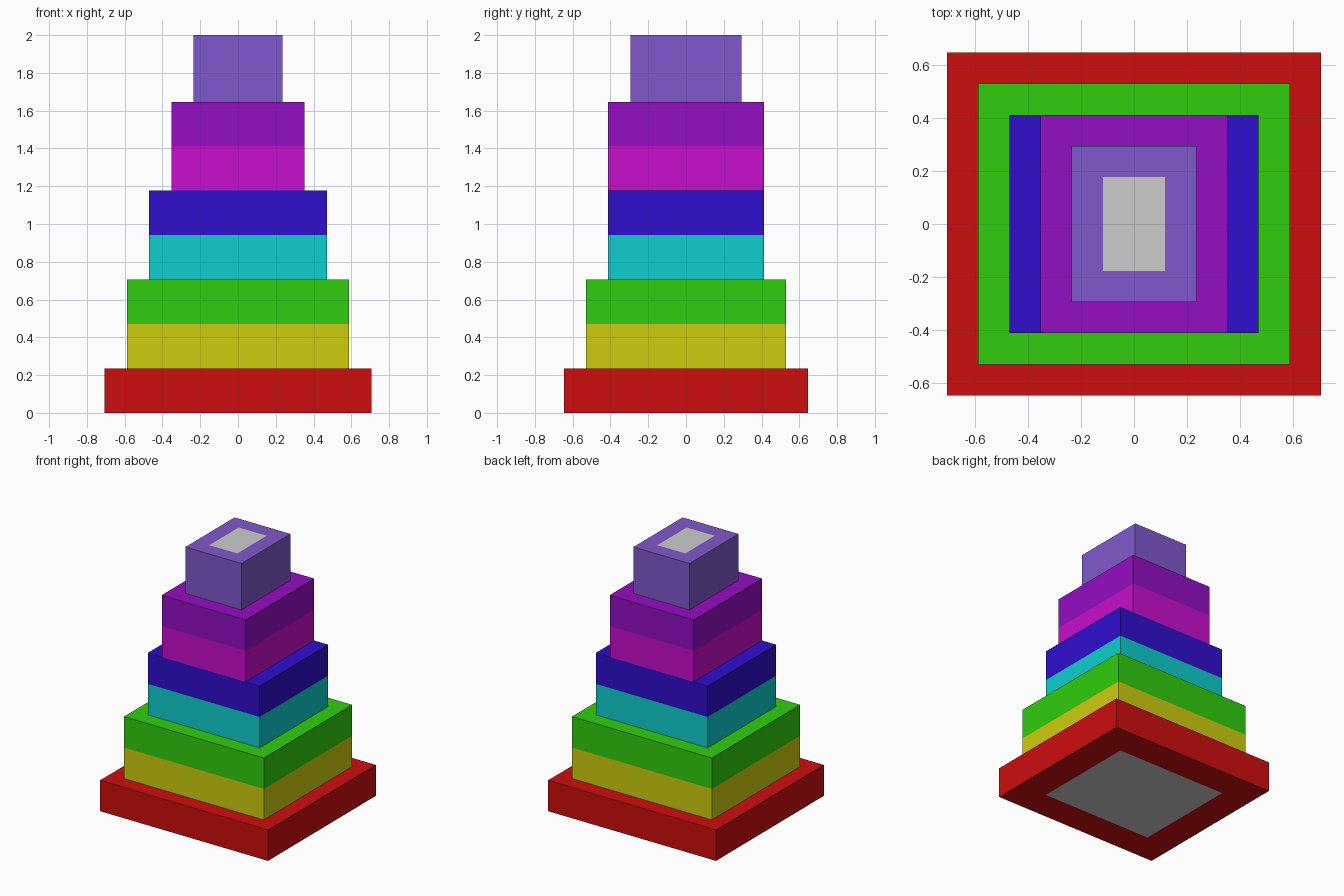
import bpy
import bmesh
from mathutils import Vector

cube = bpy.data.objects.get("Cube")
if cube:
    bpy.data.objects.remove(cube, do_unlink=True)

U = 2 / 17  # grid unit: the tower is 17 units tall


def linear(c):
    c /= 255
    return c / 12.92 if c <= 0.04045 else ((c + 0.055) / 1.055) ** 2.4


def make_material(name, rgb):
    mat = bpy.data.materials.new(name)
    mat.use_nodes = True
    color = (*[linear(c) for c in rgb], 1)
    mat.diffuse_color = color
    mat.node_tree.nodes["Principled BSDF"].inputs["Base Color"].default_value = color
    return mat


MATS = {name: make_material(name, rgb) for name, rgb in {
    "red": (206, 14, 14),
    "yellow": (206, 206, 14),
    "green": (48, 206, 14),
    "cyan": (14, 206, 206),
    "blue": (48, 14, 206),
    "magenta": (202, 14, 206),
    "purple": (148, 14, 195),
    "lavender": (128, 89, 204),
    "light grey": (204, 204, 204),
}.items()}


def tier(name, half_x, half_y, z0, z1, colors, panel=None):
    """Box in grid units, with colour bands from bottom to top.
    panel = (direction, margin) insets a grey panel in the top or bottom."""
    bm = bmesh.new()
    bmesh.ops.create_cube(bm, size=1)
    bmesh.ops.scale(bm, vec=(2 * half_x * U, 2 * half_y * U, (z1 - z0) * U), verts=bm.verts)
    bmesh.ops.translate(bm, vec=(0, 0, (z0 + z1) / 2 * U), verts=bm.verts)

    # Cut the sides where two bands meet and colour the faces by height
    if len(colors) == 2:
        mid = (z0 + z1) / 2 * U
        bmesh.ops.bisect_plane(bm, geom=bm.verts[:] + bm.edges[:] + bm.faces[:],
                               plane_co=(0, 0, mid), plane_no=(0, 0, 1))
        for f in bm.faces:
            f.material_index = int(f.calc_center_median().z > mid)

    # Flush grey panel
    if panel:
        direction, margin = panel
        bm.normal_update()
        face = max(bm.faces, key=lambda f: f.normal.dot(Vector((0, 0, direction))))
        bmesh.ops.inset_region(bm, faces=[face], thickness=margin * U, use_even_offset=True)
        face.material_index = len(colors)
        colors = colors + ["light grey"]

    mesh = bpy.data.meshes.new(name)
    bm.to_mesh(mesh)
    bm.free()
    for c in colors:
        mesh.materials.append(MATS[c])
    obj = bpy.data.objects.new(name, mesh)
    bpy.context.collection.objects.link(obj)


tier("base_tier", 6, 5.5, 0, 2, ["red"], panel=(-1, 2))
tier("lower_tier", 5, 4.5, 2, 6, ["yellow", "green"])
tier("middle_tier", 4, 3.5, 6, 10, ["cyan", "blue"])
tier("upper_tier", 3, 3.5, 10, 14, ["magenta", "purple"])
tier("top_tier", 2, 2.5, 14, 17, ["lavender"], panel=(1, 1))
